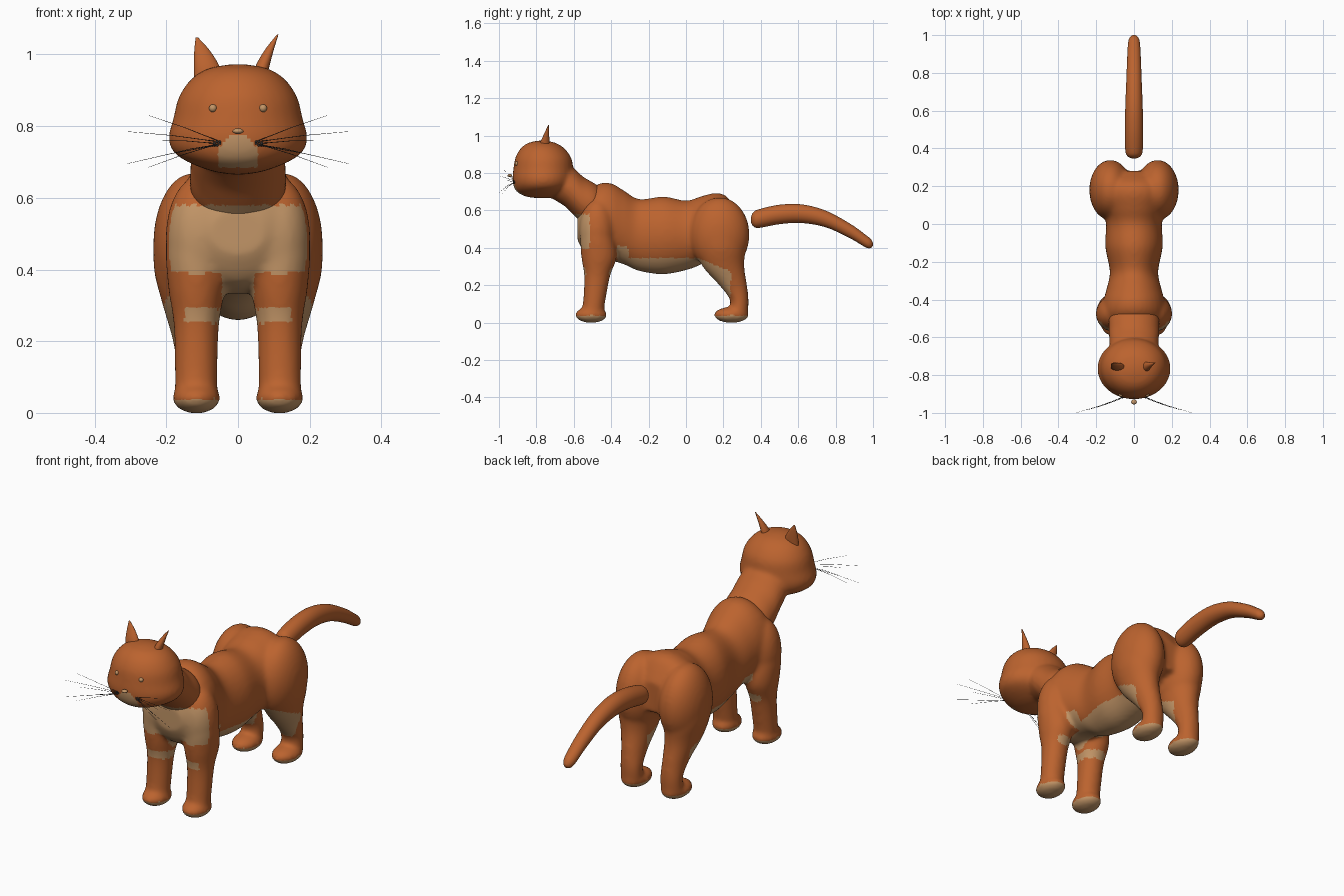
import bpy, bmesh, math
from mathutils import Vector, Matrix

cube = bpy.data.objects.get("Cube")
if cube:
    bpy.data.objects.remove(cube, do_unlink=True)


def material(name, rgb):
    m = bpy.data.materials.new(name)
    m.use_nodes = True
    m.diffuse_color = (*rgb, 1)
    bsdf = next(n for n in m.node_tree.nodes if n.type == "BSDF_PRINCIPLED")
    bsdf.inputs["Base Color"].default_value = (*rgb, 1)
    bsdf.inputs["Roughness"].default_value = 0.8
    return m


FUR = material("orange_fur", (0.50, 0.125, 0.028))
CREAM = material("cream_fur", (0.54, 0.30, 0.135))
DARK = material("dark_whisker", (0.03, 0.03, 0.03))


def spline(rows, steps=5):
    """Smooth curve through rows of numbers."""
    out = []
    for i in range(len(rows) - 1):
        a, b = rows[max(i - 1, 0)], rows[i]
        c, d = rows[i + 1], rows[min(i + 2, len(rows) - 1)]
        for k in range(steps):
            t = k / steps
            out.append([0.5 * (2 * q + (r - p) * t + (2 * p - 5 * q + 4 * r - s) * t * t
                               + (3 * q - p - 3 * r + s) * t ** 3)
                        for p, q, r, s in zip(a, b, c, d)])
    return out + [rows[-1]]


def loft(bm, rows, axis, side=1, segments=32):
    """Elliptic rings. Row: position on axis, x, other centre, x radius, other radius."""
    rings = []
    for pos, cx, co, rx, ro in spline(rows):
        ring = []
        for k in range(segments):
            a = 2 * math.pi * k / segments
            x = side * (cx + max(rx, 0.002) * math.cos(a))
            o = co + max(ro, 0.002) * math.sin(a)
            ring.append(bm.verts.new((x, pos, o) if axis == "y" else (x, o, pos)))
        rings.append(ring)
    for a, b in zip(rings, rings[1:]):
        for k in range(segments):
            n = (k + 1) % segments
            bm.faces.new((a[k], a[n], b[n], b[k]))
    bm.faces.new(rings[0])
    bm.faces.new(rings[-1])


def ball(bm, centre, radii):
    m = Matrix.Translation(centre) @ Matrix.Diagonal((*radii, 1))
    bmesh.ops.create_uvsphere(bm, u_segments=32, v_segments=20, radius=1, matrix=m)


def finish(name, bm, mats):
    bmesh.ops.recalc_face_normals(bm, faces=bm.faces)
    mesh = bpy.data.meshes.new(name)
    bm.to_mesh(mesh)
    bm.free()
    for m in mats:
        mesh.materials.append(m)
    mesh.polygons.foreach_set("use_smooth", [True] * len(mesh.polygons))
    ob = bpy.data.objects.new(name, mesh)
    bpy.context.collection.objects.link(ob)
    return ob


def is_cream(p):
    """Cream markings by position."""
    x, y, z = abs(p.x), p.y, p.z
    if z < 0.04:                                             # soles
        return True
    if z > 0.66:                                             # muzzle
        return y < -0.82 and 0.685 < z < 0.775 and x < min(0.055, 0.02 + (0.775 - z) * 0.9)
    if y < -0.515 and 0.39 < z < 0.58 and x < 0.195:         # chest
        return True
    if y < -0.37:                                            # front leg bands
        return 0.25 < z < 0.39 and x < (0.15 if z < 0.29 else 0.045)
    if y < 0.05:                                             # belly
        return z < (0.41 if y < -0.31 else 0.345)
    return y < 0.24 and 0.14 < z < 0.35 - 0.4 * (y - 0.05)   # hind leg fronts


def fuse(name, bm, smoothing):
    """Merge overlapping volumes into one soft skin, then paint it."""
    ob = finish(name, bm, [])
    rem = ob.modifiers.new("merge", "REMESH")
    rem.mode = "VOXEL"
    rem.voxel_size = 0.01
    soft = ob.modifiers.new("soften", "SMOOTH")
    soft.factor = 0.5
    soft.iterations = smoothing
    deps = bpy.context.evaluated_depsgraph_get()
    mesh = bpy.data.meshes.new_from_object(ob.evaluated_get(deps))
    ob.modifiers.clear()
    ob.data = mesh
    mesh.materials.clear()
    mesh.materials.append(FUR)
    mesh.materials.append(CREAM)
    for f in mesh.polygons:
        f.use_smooth = True
        f.material_index = int(is_cream(f.center))
    return ob


# Torso: y, top, bottom, half width
torso = [(-0.58, 0.57, 0.44, 0.08), (-0.54, 0.67, 0.37, 0.15), (-0.47, 0.74, 0.335, 0.168),
         (-0.40, 0.745, 0.33, 0.16), (-0.33, 0.705, 0.31, 0.142), (-0.25, 0.66, 0.275, 0.128),
         (-0.12, 0.674, 0.258, 0.152), (0, 0.652, 0.28, 0.148), (0.08, 0.675, 0.31, 0.165),
         (0.16, 0.693, 0.36, 0.18), (0.22, 0.672, 0.40, 0.16), (0.28, 0.58, 0.42, 0.09)]
front_leg = [(0.55, 0.105, -0.48, 0.075, 0.07), (0.46, 0.115, -0.475, 0.086, 0.09),
             (0.35, 0.115, -0.465, 0.08, 0.095), (0.25, 0.116, -0.475, 0.064, 0.07),
             (0.12, 0.117, -0.49, 0.06, 0.06), (0.05, 0.117, -0.5, 0.06, 0.06)]
hind_leg = [(0.5, 0.13, 0.18, 0.105, 0.14), (0.4, 0.133, 0.185, 0.102, 0.133),
            (0.3, 0.128, 0.2, 0.082, 0.112), (0.2, 0.12, 0.252, 0.062, 0.075),
            (0.12, 0.116, 0.285, 0.056, 0.05), (0.05, 0.116, 0.28, 0.056, 0.052)]
bm = bmesh.new()
loft(bm, [(y, 0, (t + b) / 2, w, (t - b) / 2) for y, t, b, w in torso], "y")
for s in (1, -1):
    loft(bm, front_leg, "z", s)
    loft(bm, hind_leg, "z", s)
    ball(bm, (s * 0.11, -0.475, 0.49), (0.092, 0.095, 0.17))   # shoulder
    ball(bm, (s * 0.125, 0.18, 0.47), (0.112, 0.16, 0.2))      # hip
    ball(bm, (s * 0.116, -0.507, 0.041), (0.067, 0.086, 0.043))  # front paw
    ball(bm, (s * 0.116, 0.243, 0.041), (0.067, 0.094, 0.043))   # hind paw
fuse("body", bm, 14)

# Head and neck
skull = [(0.973, 0, -0.77, 0.02, 0.02), (0.96, 0, -0.77, 0.085, 0.075),
         (0.93, 0, -0.767, 0.132, 0.118), (0.88, 0, -0.763, 0.166, 0.15),
         (0.82, 0, -0.763, 0.181, 0.16), (0.77, 0, -0.765, 0.194, 0.163),
         (0.73, 0, -0.767, 0.182, 0.155), (0.7, 0, -0.77, 0.14, 0.135),
         (0.675, 0, -0.775, 0.075, 0.085), (0.665, 0, -0.775, 0.02, 0.02)]
neck = [(-0.72, 0, 0.76, 0.10, 0.095), (-0.65, 0, 0.735, 0.128, 0.112),
        (-0.6, 0, 0.7, 0.132, 0.125), (-0.55, 0, 0.655, 0.135, 0.125),
        (-0.49, 0, 0.63, 0.13, 0.115), (-0.44, 0, 0.63, 0.09, 0.08)]
bm = bmesh.new()
loft(bm, skull, "z")
loft(bm, neck, "y")
fuse("head_and_neck", bm, 10)

# Ears: the right one faces forward, the left one is turned
right_ear = [(0.90, -0.08, -0.76, 0.042, 0.02), (0.96, -0.086, -0.755, 0.037, 0.02),
             (1.01, -0.1, -0.745, 0.022, 0.011), (1.048, -0.115, -0.737, 0.003, 0.002)]
left_ear = [(0.90, 0.053, -0.762, 0.022, 0.03), (0.96, 0.066, -0.755, 0.02, 0.025),
            (1.01, 0.086, -0.745, 0.013, 0.013), (1.056, 0.111, -0.735, 0.002, 0.002)]
for name, rows in (("right_ear", right_ear), ("left_ear", left_ear)):
    bm = bmesh.new()
    loft(bm, rows, "z")
    finish(name, bm, [FUR])

# Tail
tail = [(0.347, 0.55, 0.01), (0.358, 0.552, 0.033), (0.39, 0.556, 0.046), (0.5, 0.578, 0.048),
        (0.62, 0.582, 0.046), (0.75, 0.553, 0.041), (0.88, 0.488, 0.036), (0.96, 0.436, 0.031),
        (0.988, 0.423, 0.022), (1.0, 0.419, 0.006)]
bm = bmesh.new()
loft(bm, [(y, 0, z, r, r * 1.08) for y, z, r in tail], "y")
finish("tail", bm, [FUR])

# Eyes and nose
for side, s in (("left", 1), ("right", -1)):
    bm = bmesh.new()
    ball(bm, (s * 0.07, -0.904, 0.85), (0.011, 0.011, 0.011))
    finish(side + "_eye", bm, [CREAM])
bm = bmesh.new()
ball(bm, (0, -0.942, 0.786), (0.015, 0.013, 0.008))
finish("nose", bm, [CREAM])

# Whiskers with small root dots
tips = [(0.25, 0.83), (0.31, 0.785), (0.23, 0.76), (0.25, 0.685), (0.31, 0.695), (0.2, 0.72)]
for side, s in (("left", 1), ("right", -1)):
    cu = bpy.data.curves.new(side + "_whiskers", "CURVE")
    cu.dimensions = "3D"
    cu.bevel_depth = 0.001
    cu.bevel_resolution = 0
    bm = bmesh.new()
    for i, (x, z) in enumerate(tips):
        root = Vector((s * (0.05 + 0.008 * (i % 3)), -0.918, 0.757 - 0.005 * (i // 2)))
        tip = Vector((s * x, -0.92 - 0.26 * x, z))
        sp = cu.splines.new("POLY")
        sp.points.add(2)
        mid = root.lerp(tip, 0.5) + Vector((0, -0.004, 0.003))
        for pt, co, r in zip(sp.points, (root, mid, tip), (1, 0.8, 0.4)):
            pt.co = (*co, 1)
            pt.radius = r
        ball(bm, root, (0.004, 0.004, 0.004))
    cu.materials.append(DARK)
    bpy.context.collection.objects.link(bpy.data.objects.new(side + "_whiskers", cu))
    finish(side + "_whisker_roots", bm, [DARK])
